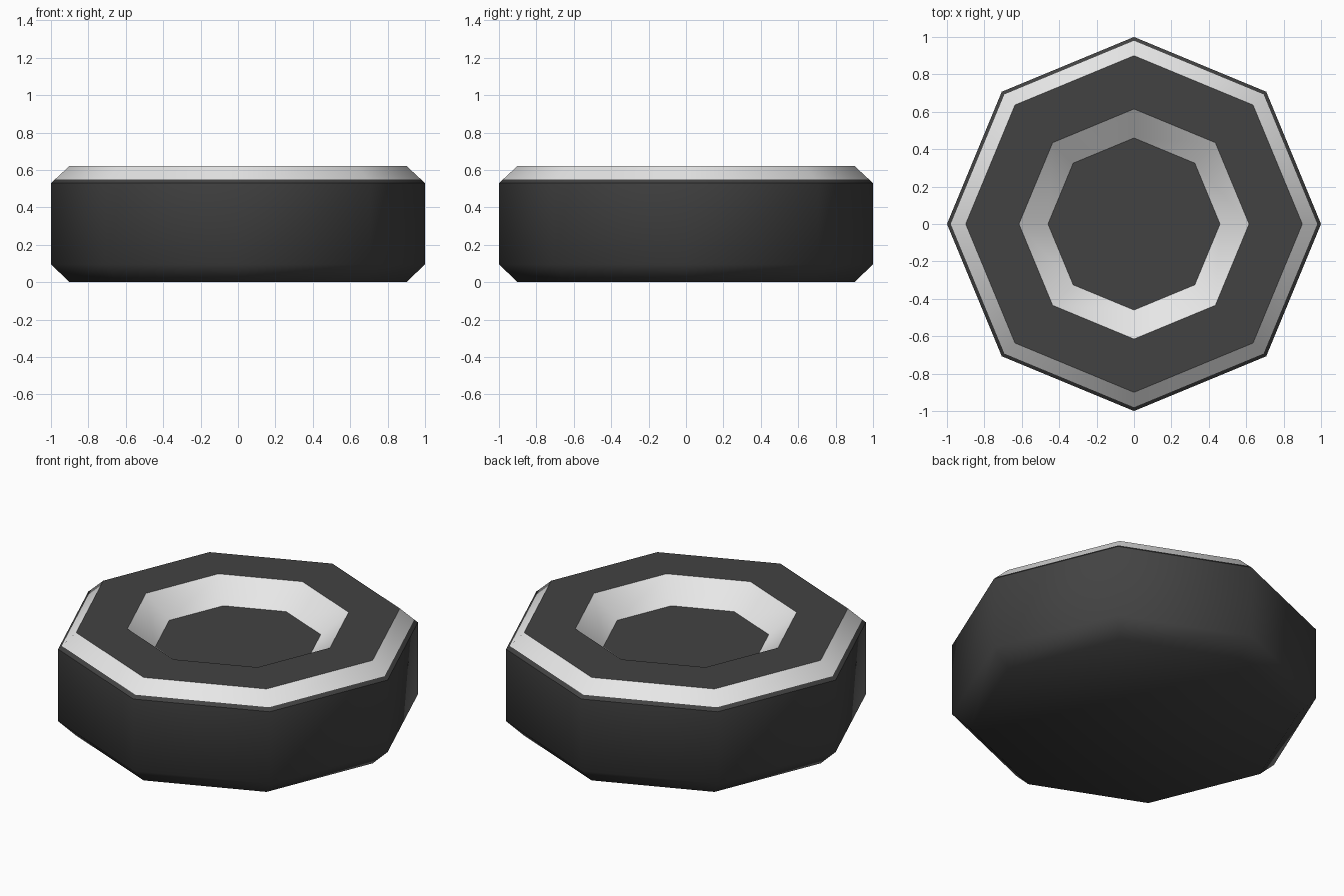
import bpy, bmesh, math

if "Cube" in bpy.data.objects:
    bpy.data.objects.remove(bpy.data.objects["Cube"])

SIDES = 8

def material(name, value):
    m = bpy.data.materials.new(name)
    m.diffuse_color = (value, value, value, 1)
    m.use_nodes = True
    m.node_tree.nodes["Principled BSDF"].inputs["Base Color"].default_value = m.diffuse_color
    return m

rubber = material("dark rubber", 0.055)
white = material("off white", 0.8)

# Wheel profile (radius, height), bottom edge -> outer wall -> top -> dished hub
profile = [(0.90, 0.0), (1.0, 0.095), (1.0, 0.53), (0.98, 0.548),
           (0.90, 0.622), (0.615, 0.622), (0.46, 0.50)]
white_bands = {3, 5}  # upper bevel and hub slope

bm = bmesh.new()
rings = []
for r, z in profile:
    rings.append([bm.verts.new((r * math.cos(2 * math.pi * i / SIDES),
                                r * math.sin(2 * math.pi * i / SIDES), z))
                  for i in range(SIDES)])

# Side bands
for k in range(len(rings) - 1):
    a, b = rings[k], rings[k + 1]
    for i in range(SIDES):
        j = (i + 1) % SIDES
        f = bm.faces.new((a[i], a[j], b[j], b[i]))
        f.material_index = 1 if k in white_bands else 0

# Underside and hub floor
bm.faces.new(rings[0][::-1])
bm.faces.new(rings[-1])

mesh = bpy.data.meshes.new("wheel")
bm.to_mesh(mesh)
bm.free()
mesh.materials.append(rubber)
mesh.materials.append(white)
wheel = bpy.data.objects.new("wheel", mesh)
bpy.context.collection.objects.link(wheel)

# Soft shading around the octagonal wall
bpy.context.view_layer.objects.active = wheel
wheel.select_set(True)
bpy.ops.object.shade_smooth_by_angle(angle=math.radians(46))
# Keep the colour boundaries and the flat top crisp
for e in mesh.edges:
    zs = [mesh.vertices[v].co.z for v in e.vertices]
    if min(zs) > 0.49 and max(zs) - min(zs) < 1e-4:
        e.use_edge_sharp = True
